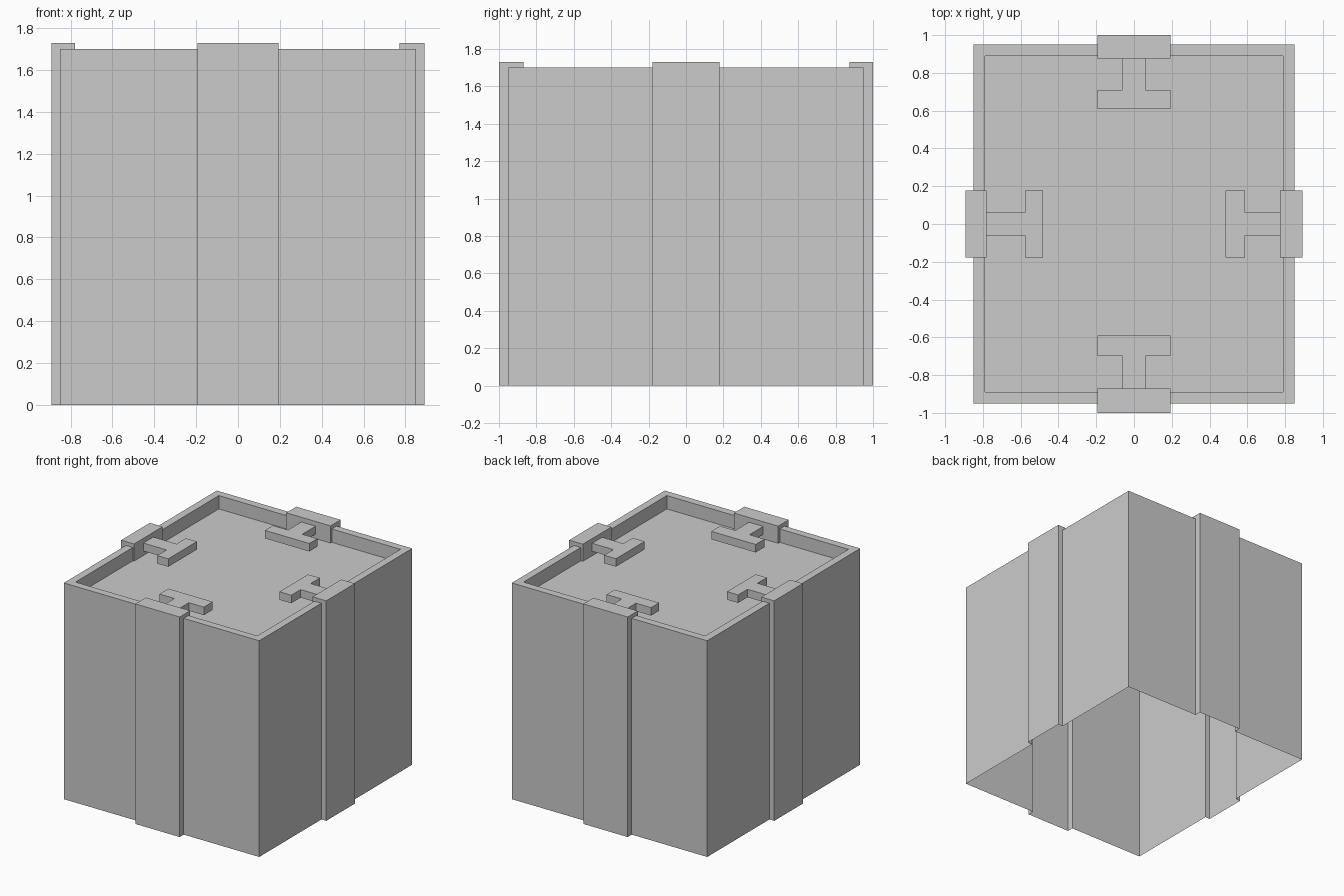
import bpy
import bmesh

if "Cube" in bpy.data.objects:
    bpy.data.objects.remove(bpy.data.objects["Cube"])

RIM_Z, FLOOR_Z, CAP_Z = 1.70, 1.595, 1.73
HX, HY, RIM = 0.85, 0.95, 0.06


def make(name, bm):
    bmesh.ops.remove_doubles(bm, verts=bm.verts, dist=1e-5)
    bmesh.ops.recalc_face_normals(bm, faces=bm.faces)
    me = bpy.data.meshes.new(name)
    bm.to_mesh(me)
    bm.free()
    ob = bpy.data.objects.new(name, me)
    bpy.context.collection.objects.link(ob)
    return ob


def face(bm, pts):
    return bm.faces.new([bm.verts.new(p) for p in pts])


# Corner shells: wall, rim and inner lip swept around each corner, open below
bm = bmesh.new()
for sx in (-1, 1):
    for sy in (-1, 1):
        def path(inset, z):
            x, y = HX - inset, HY - inset
            return [(sx * a, sy * b, z) for a, b in ((0.193, y), (x, y), (x, 0.178))]
        rows = [path(0, 0), path(0, RIM_Z), path(RIM, RIM_Z), path(RIM, FLOOR_Z)]
        for lo, hi in zip(rows, rows[1:]):
            for i in range(2):
                f = face(bm, [lo[i], lo[i + 1], hi[i + 1], hi[i]])
                if sx * sy > 0:
                    f.normal_flip()
make("corner_walls", bm)

# Recessed top panel
bm = bmesh.new()
x, y = HX - RIM, HY - RIM
face(bm, [(-x, -y, FLOOR_Z), (x, -y, FLOOR_Z), (x, y, FLOOR_Z), (-x, y, FLOOR_Z)])
make("top_panel", bm)


def strap(name, d, half, wall, outer, inner):
    """Hollow raised band up the wall with a cap hooking over the rim."""
    def p(u, r, z):
        return (d[0] * r - d[1] * u, d[1] * r + d[0] * u, z)
    bm = bmesh.new()
    profile = [(outer, 0), (outer, CAP_Z), (inner, CAP_Z), (inner, FLOOR_Z)]
    for (r0, z0), (r1, z1) in zip(profile, profile[1:]):
        face(bm, [p(-half, r0, z0), p(half, r0, z0), p(half, r1, z1), p(-half, r1, z1)])
    side = profile + [(wall, FLOOR_Z), (wall, 0)]
    for u in (-half, half):
        face(bm, [p(u, r, z) for r, z in side])
    make(name, bm)


def tee(name, d, half, root, neck, tip):
    """T-shaped latch reaching inward from the cap."""
    outline = [(-0.062, root), (0.062, root), (0.062, neck), (half, neck),
               (half, tip), (-half, tip), (-half, neck), (-0.062, neck)]
    bm = bmesh.new()
    f = face(bm, [(d[0] * r - d[1] * u, d[1] * r + d[0] * u, 1.63) for u, r in outline])
    ext = bmesh.ops.extrude_face_region(bm, geom=[f], use_keep_orig=True)
    top = [v for v in ext["geom"] if isinstance(v, bmesh.types.BMVert)]
    bmesh.ops.translate(bm, verts=top, vec=(0, 0, 0.063))
    make(name, bm)


# Four bands with their latches
sides = [("front", (0, -1), 0.193, HY, 1.0, 0.87, 0.70, 0.59),
         ("back", (0, 1), 0.193, HY, 1.0, 0.875, 0.71, 0.61),
         ("right", (1, 0), 0.178, HX, 0.892, 0.773, 0.588, 0.485),
         ("left", (-1, 0), 0.178, HX, 0.892, 0.78, 0.578, 0.482)]
for n, d, half, wall, outer, inner, neck, tip in sides:
    strap(n + "_strap", d, half, wall, outer, inner)
    tee(n + "_latch", d, half, inner, neck, tip)
